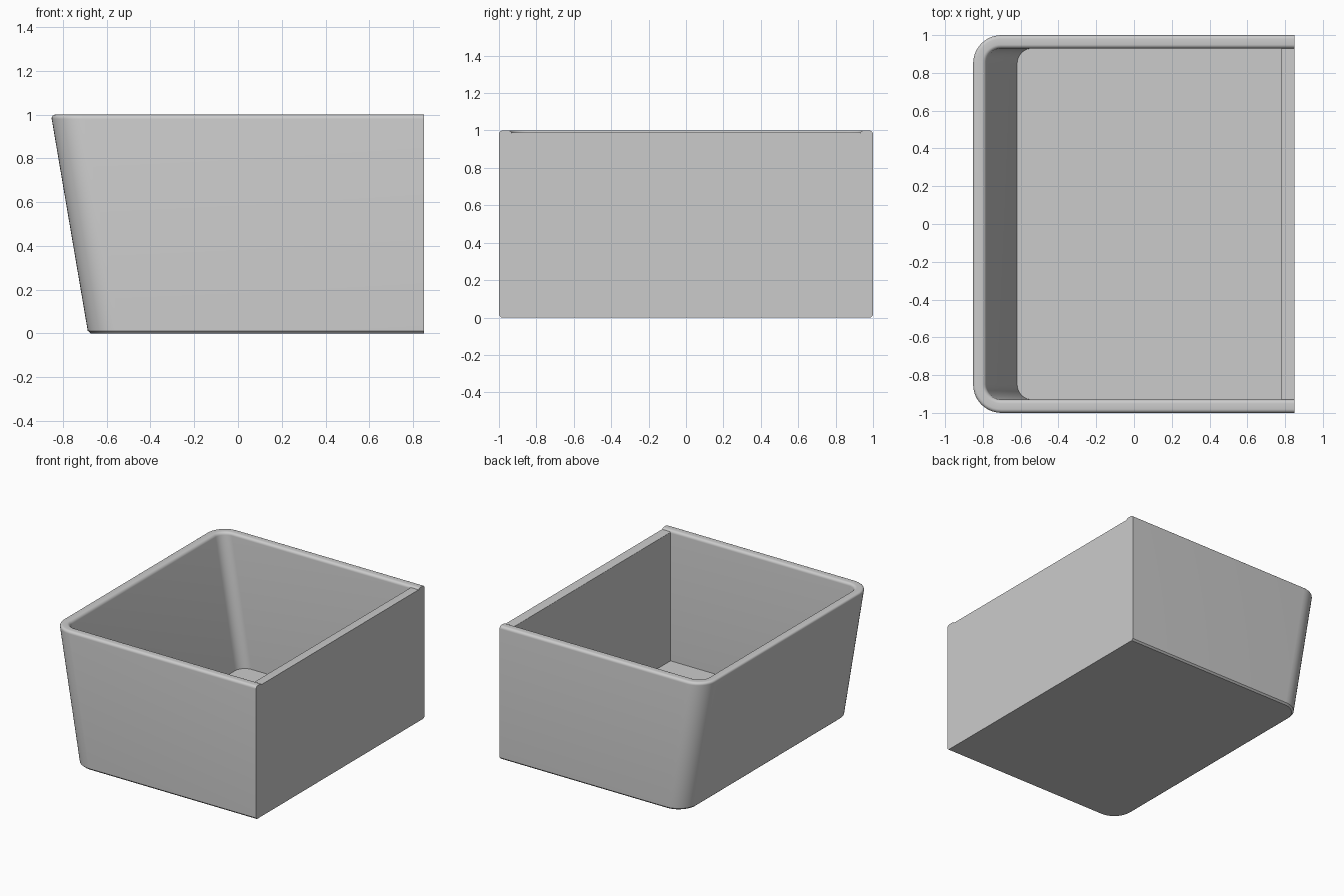
import bpy, bmesh
from math import sin, cos, pi

cube = bpy.data.objects.get("Cube")
if cube:
    bpy.data.objects.remove(cube)

grey = bpy.data.materials.new("light grey")
grey.use_nodes = True
grey.diffuse_color = (0.6, 0.6, 0.6, 1)
grey.node_tree.nodes["Principled BSDF"].inputs["Base Color"].default_value = (0.6, 0.6, 0.6, 1)

END = 0.85      # flat end of the bin
WALL = 0.07     # wall thickness
FLOOR = 0.02    # floor height
CORNER = 0.15   # outer corner radius
RIM = 0.02      # rim rounding
CHAMFER = 0.012


def outline(inset, z, steps=10):
    """U-shaped path around the bin, with the open side on the flat end."""
    left = -0.685 - 0.17 * z + inset
    half = 1 - inset
    r = CORNER - inset
    arc = [(left + r - r * sin(a), half - r + r * cos(a))
           for a in (pi / 2 * i / steps for i in range(steps + 1))]
    far = [(END, half)] + arc
    return [(x, y, z) for x, y in far] + [(x, -y, z) for x, y in reversed(far)]


def finish(bm, name):
    bmesh.ops.recalc_face_normals(bm, faces=bm.faces)
    mesh = bpy.data.meshes.new(name)
    bm.to_mesh(mesh)
    bm.free()
    mesh.materials.append(grey)
    obj = bpy.data.objects.new(name, mesh)
    bpy.context.collection.objects.link(obj)
    bpy.ops.object.select_all(action='DESELECT')
    obj.select_set(True)
    bpy.context.view_layer.objects.active = obj
    bpy.ops.object.shade_smooth_by_angle(angle=pi / 6)
    return obj


# Wall section: chamfered foot, outer face, rounded rim, inner face
turns = [pi / 2 * i / 5 for i in range(6)]
section = [(CHAMFER, 0), (0, CHAMFER)]
section += [(RIM - RIM * cos(a), 1 - RIM + RIM * sin(a)) for a in turns]
section += [(WALL - RIM + RIM * sin(a), 1 - RIM + RIM * cos(a)) for a in turns]
section += [(WALL, FLOOR)]

# Tray: the section swept round three sides, with base and floor
bm = bmesh.new()
rings = [[bm.verts.new(p) for p in outline(d, z)] for d, z in section]
for low, high in zip(rings, rings[1:]):
    for i in range(len(low) - 1):
        bm.faces.new((low[i], low[i + 1], high[i + 1], high[i]))
bm.faces.new(rings[0])
bm.faces.new(rings[-1])
bm.faces.new([r[0] for r in rings] + [r[-1] for r in reversed(rings)])
finish(bm, "tray")

# Flat end wall, slightly lower than the rim
bm = bmesh.new()
bmesh.ops.create_cube(bm, size=1)
top = 0.99
for v in bm.verts:
    v.co.x = END if v.co.x > 0 else END - WALL
    v.co.y *= 2 * (1 - WALL)
    v.co.z = top if v.co.z > 0 else FLOOR
lip = [e for e in bm.edges if all(v.co.x < END and v.co.z == v.co.z and v.co.z > 0.5 for v in e.verts)]
lip = [e for e in lip if abs(e.verts[0].co.y - e.verts[1].co.y) > 1]
bmesh.ops.bevel(bm, geom=lip, offset=0.01, segments=3, profile=0.5, affect='EDGES')
finish(bm, "end_wall")
